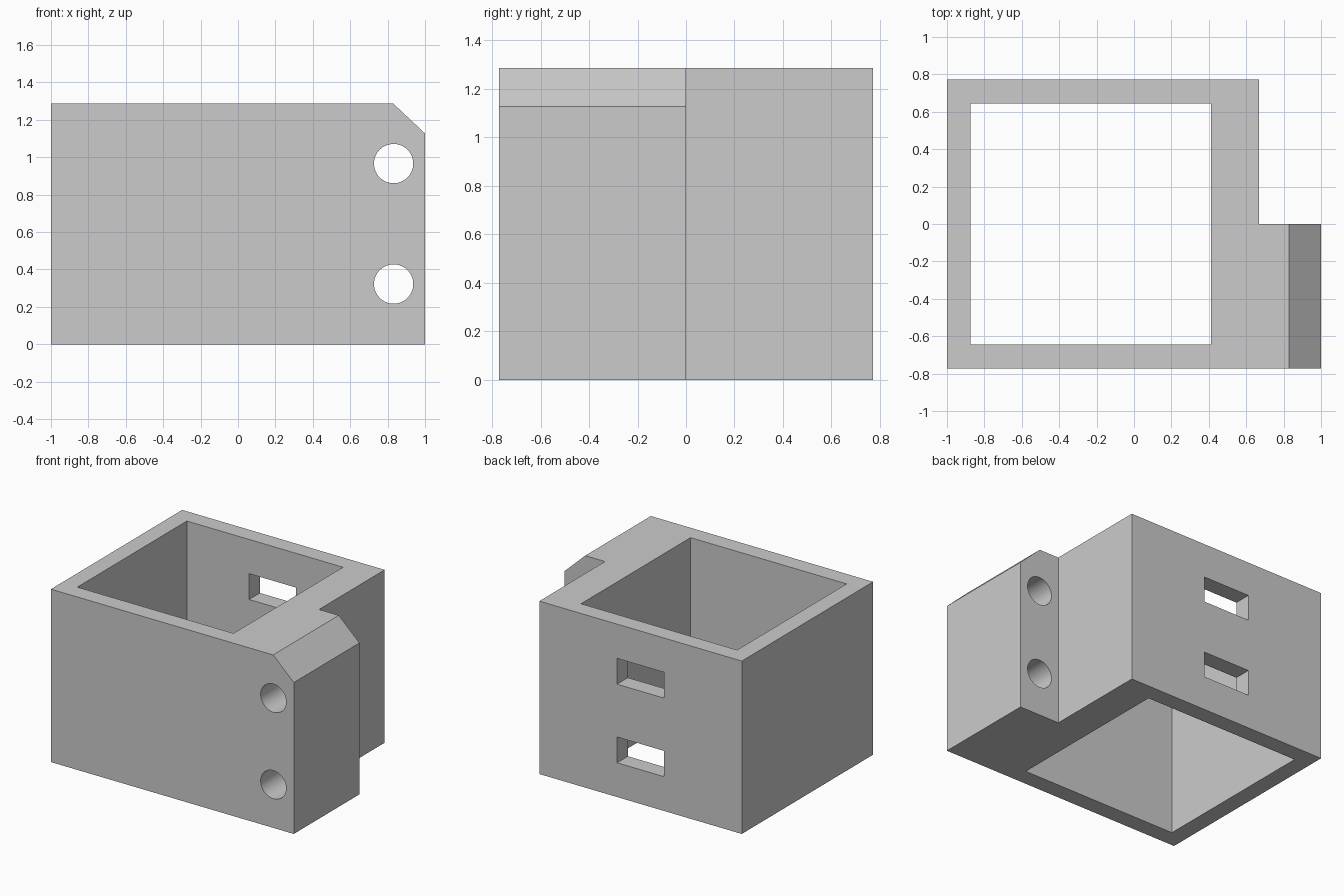
import bpy
import bmesh
from mathutils import Matrix, Vector

old = bpy.data.objects.get("Cube")
if old:
    bpy.data.objects.remove(old, do_unlink=True)

HEIGHT = 1.287
DEPTH = 0.772          # half of the y size
BODY_RIGHT = 0.667     # x where the main block ends and the flange begins

grey = bpy.data.materials.new("plain grey")
grey.use_nodes = True
colour = (0.6, 0.6, 0.6, 1)
grey.diffuse_color = colour
grey.node_tree.nodes["Principled BSDF"].inputs["Base Color"].default_value = colour


def add_object(name, bm):
    bmesh.ops.recalc_face_normals(bm, faces=bm.faces)
    mesh = bpy.data.meshes.new(name)
    bm.to_mesh(mesh)
    bm.free()
    mesh.materials.append(grey)
    obj = bpy.data.objects.new(name, mesh)
    bpy.context.collection.objects.link(obj)
    return obj


def prism(name, points, direction):
    """Extrude a flat outline along a direction."""
    bm = bmesh.new()
    face = bm.faces.new([bm.verts.new(p) for p in points])
    result = bmesh.ops.extrude_face_region(bm, geom=[face])
    moved = [v for v in result["geom"] if isinstance(v, bmesh.types.BMVert)]
    bmesh.ops.translate(bm, verts=moved, vec=Vector(direction))
    return add_object(name, bm)


def box(name, low, high):
    (x0, y0, z0), (x1, y1, z1) = low, high
    outline = [(x0, y0, z0), (x1, y0, z0), (x1, y1, z0), (x0, y1, z0)]
    return prism(name, outline, (0, 0, z1 - z0))


def round_bar(name, x, z, radius):
    """Cylinder along y."""
    bm = bmesh.new()
    bmesh.ops.create_cone(bm, cap_ends=True, segments=64, radius1=radius,
                          radius2=radius, depth=4)
    turn = Matrix.Translation((x, 0, z)) @ Matrix.Rotation(1.5707963, 4, "X")
    bmesh.ops.transform(bm, matrix=turn, verts=bm.verts)
    return add_object(name, bm)


def combine(target, tool, operation):
    """Apply a boolean and remove the helper."""
    tool.hide_render = True
    mod = target.modifiers.new("boolean", "BOOLEAN")
    mod.operation = operation
    mod.solver = "EXACT"
    mod.object = tool
    bpy.context.view_layer.objects.active = target
    bpy.ops.object.modifier_apply(modifier=mod.name)
    bpy.data.objects.remove(tool, do_unlink=True)


# Main block with the front flange as one L-shaped prism
plan = [(-1, -DEPTH, 0), (1, -DEPTH, 0), (1, 0, 0),
        (BODY_RIGHT, 0, 0), (BODY_RIGHT, DEPTH, 0), (-1, DEPTH, 0)]
housing = prism("bracket_housing", plan, (0, 0, HEIGHT))

# Chamfered top corner of the flange
slope = (HEIGHT - 1.127) / (1 - 0.83)
corner = [(0.83 - 0.1, -1, HEIGHT + 0.1 * slope), (1.1, -1, 1.127 - 0.1 * slope),
          (1.1, -1, HEIGHT + 0.1 * slope)]
combine(housing, prism("chamfer_cutter", corner, (0, 1.2, 0)), "DIFFERENCE")

# Open square cavity
combine(housing, box("cavity_cutter", (-0.873, -0.643, -0.5), (0.413, 0.645, 2)),
        "DIFFERENCE")

# Two slots through the back wall
for z in (0.351, 0.936):
    slot = box("slot_cutter", (-0.36, 0.5, z - 0.096), (0.027, 1, z + 0.096))
    combine(housing, slot, "DIFFERENCE")

# Two screw holes through the flange
for z in (0.322, 0.966):
    combine(housing, round_bar("hole_cutter", 0.832, z, 0.105), "DIFFERENCE")

# Smooth hole walls, sharp edges elsewhere
bpy.ops.object.select_all(action="DESELECT")
housing.select_set(True)
bpy.context.view_layer.objects.active = housing
bpy.ops.object.shade_smooth_by_angle(angle=0.5)
